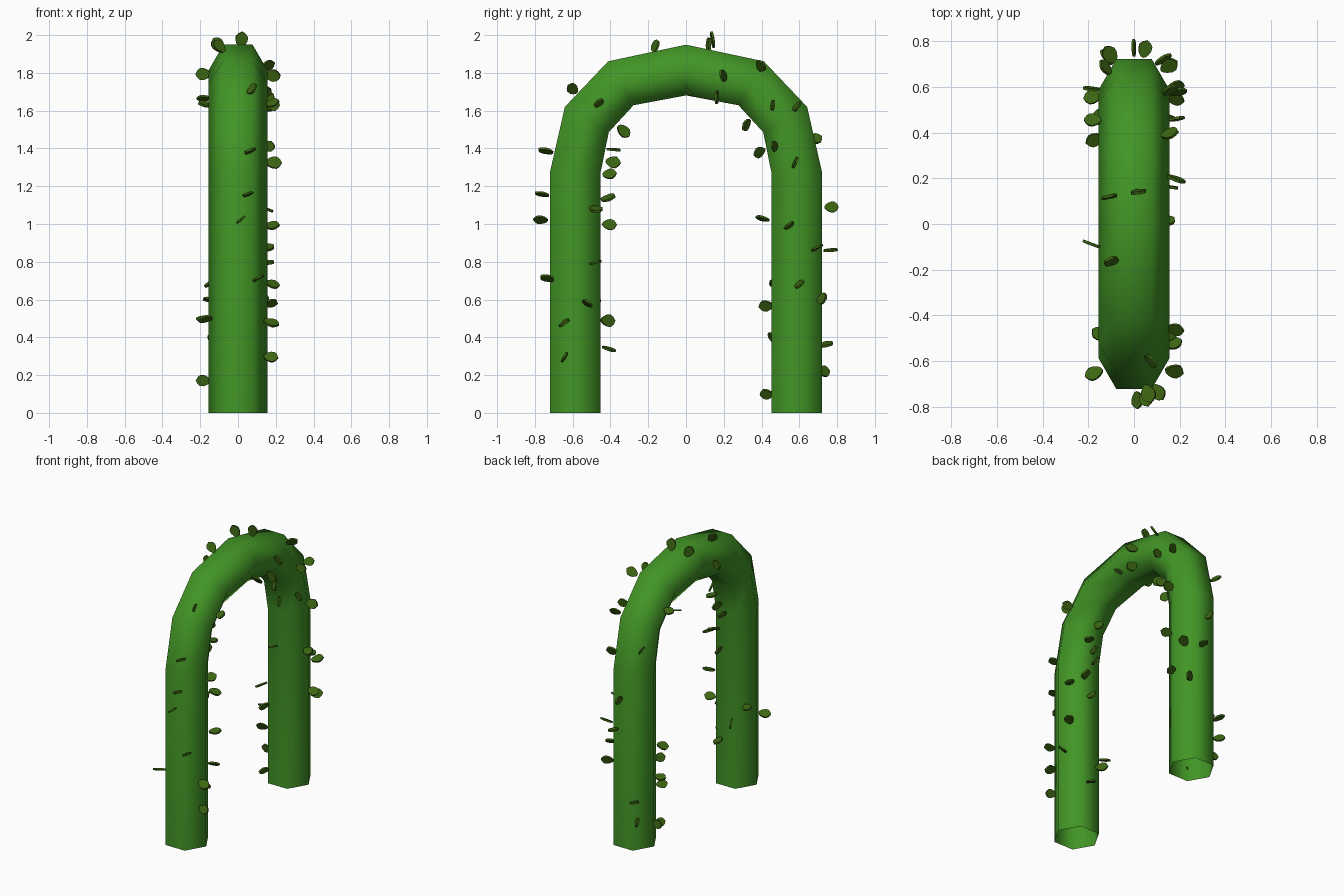
import bpy, bmesh, math, random
from mathutils import Vector, Matrix

random.seed(4)
cube = bpy.data.objects.get("Cube")
if cube:
    bpy.data.objects.remove(cube, do_unlink=True)


def make_material(name, color):
    mat = bpy.data.materials.new(name)
    mat.use_nodes = True
    mat.diffuse_color = color
    mat.node_tree.nodes["Principled BSDF"].inputs["Base Color"].default_value = color
    return mat


def make_object(name, bm, mat, smooth):
    bmesh.ops.recalc_face_normals(bm, faces=bm.faces)
    mesh = bpy.data.meshes.new(name)
    bm.to_mesh(mesh)
    bm.free()
    mesh.materials.append(mat)
    for poly in mesh.polygons:
        poly.use_smooth = smooth
    obj = bpy.data.objects.new(name, mesh)
    bpy.context.collection.objects.link(obj)
    return obj


stem_green = make_material("stem green", (0.054, 0.30, 0.019, 1))
leaf_green = make_material("leaf green", (0.045, 0.13, 0.006, 1))

# Arch centre line: one half, then mirrored across y
SPRING = 1.27
RADIUS = 0.155
half = [(0.587, 0), (0.587, SPRING), (0.525, 1.553), (0.345, 1.745)]
path = [Vector((0, -y, z)) for y, z in half] + [Vector((0, 0, 1.815))]
path += [Vector((0, y, z)) for y, z in reversed(half)]
turns = [0] + [math.radians(30 * k) for k in range(7)] + [math.pi]
outs = [Vector((0, -math.cos(a), math.sin(a))) for a in turns]
SIDE = Vector((1, 0, 0))


def around(out, angle):
    return out * math.cos(angle) + SIDE * math.sin(angle)


# Hexagonal arch tube, open at the feet
bm = bmesh.new()
rings = [[bm.verts.new(p + RADIUS * around(o, math.radians(30 + 60 * k))) for k in range(6)]
         for p, o in zip(path, outs)]
for a, b in zip(rings, rings[1:]):
    for k in range(6):
        n = (k + 1) % 6
        bm.faces.new((a[k], a[n], b[n], b[k]))
make_object("arch_stem", bm, stem_green, True)


# One pointed leaf growing outward from the stem
def add_leaf(bm, station, angle, twist):
    i = min(int(station), len(path) - 2)
    f = station - i
    centre = path[i].lerp(path[i + 1], f)
    out = outs[i].lerp(outs[i + 1], f).normalized()
    grow = around(out, math.radians(angle))
    tangent = out.cross(SIDE)
    tangent = Matrix.Rotation(math.radians(twist), 3, grow) @ tangent
    width = tangent.cross(grow)
    tilt = Matrix.Rotation(random.uniform(-0.4, 0.4), 3, width)
    size = random.uniform(0.9, 1.05)
    base = centre + grow * 0.145
    top, bottom = [], []
    for k in range(12):
        t = math.tau * k / 12
        across = 0.031 * math.sin(t) * (1 - 0.3 * math.cos(t))
        along = 0.039 * (1 - math.cos(t)) if k != 6 else 0.084
        p = grow * along + width * across
        for side, verts in ((1, top), (-1, bottom)):
            verts.append(bm.verts.new(base + tilt @ (p + tangent * side * 0.006) * size))
    bm.faces.new(top)
    bm.faces.new(bottom[::-1])
    for k in range(12):
        n = (k + 1) % 12
        bm.faces.new((top[k], bottom[k], bottom[n], top[n]))


# Leaves as (height or station, angle around the stem, twist)
front = [(1.15, 17, 15), (1.02, 5, 40), (.7, 37, 20), (.49, 70, 30), (.3, 70, 60),
         (.58, 110, 140), (1.26, 185, 60), (1.13, 160, 30), (1.09, 125, 15), (1, 170, 70),
         (.79, 125, 10), (.49, 200, 80), (.35, 170, 10), (.5, -70, 30), (.6, -125, 20)]
back = [(1.09, 0, 80), (.86, 54, 20), (.86, 15, 10), (.6, 40, 70), (.35, -35, 10),
        (.22, -40, 70), (.99, 102, 40), (.69, 88, 40), (1.02, 180, 20), (.7, -125, 30),
        (.57, -150, 60), (.5, -100, 20), (.39, -140, 60), (.1, -150, 60), (.17, -90, 80)]
arch = [(1.3, 20, 20), (1.3, 175, 80), (2.3, 20, 90), (2.4, 90, 80), (2.3, 170, 60),
        (1.6, 160, 10), (3.6, -30, 45), (3.7, -90, 10), (4.35, 5, 10), (4.3, -35, 10),
        (4, 130, 30), (4.6, 85, 30), (4.55, 125, 20), (5, 55, 70), (5.6, 90, 40),
        (5.9, 60, 30), (6.8, 90, 60), (6.4, 120, 80), (6.4, 165, 60), (6.5, -45, 60),
        (5.5, -80, 70), (5.4, -110, 20), (5.5, 160, 40)]

for name, leaves, station in (("front_leg_leaves", front, lambda h: h / SPRING),
                              ("back_leg_leaves", back, lambda h: 8 - h / SPRING),
                              ("arch_leaves", arch, lambda s: s)):
    bm = bmesh.new()
    for h, angle, twist in leaves:
        add_leaf(bm, station(h), angle, twist)
    make_object(name, bm, leaf_green, False)
